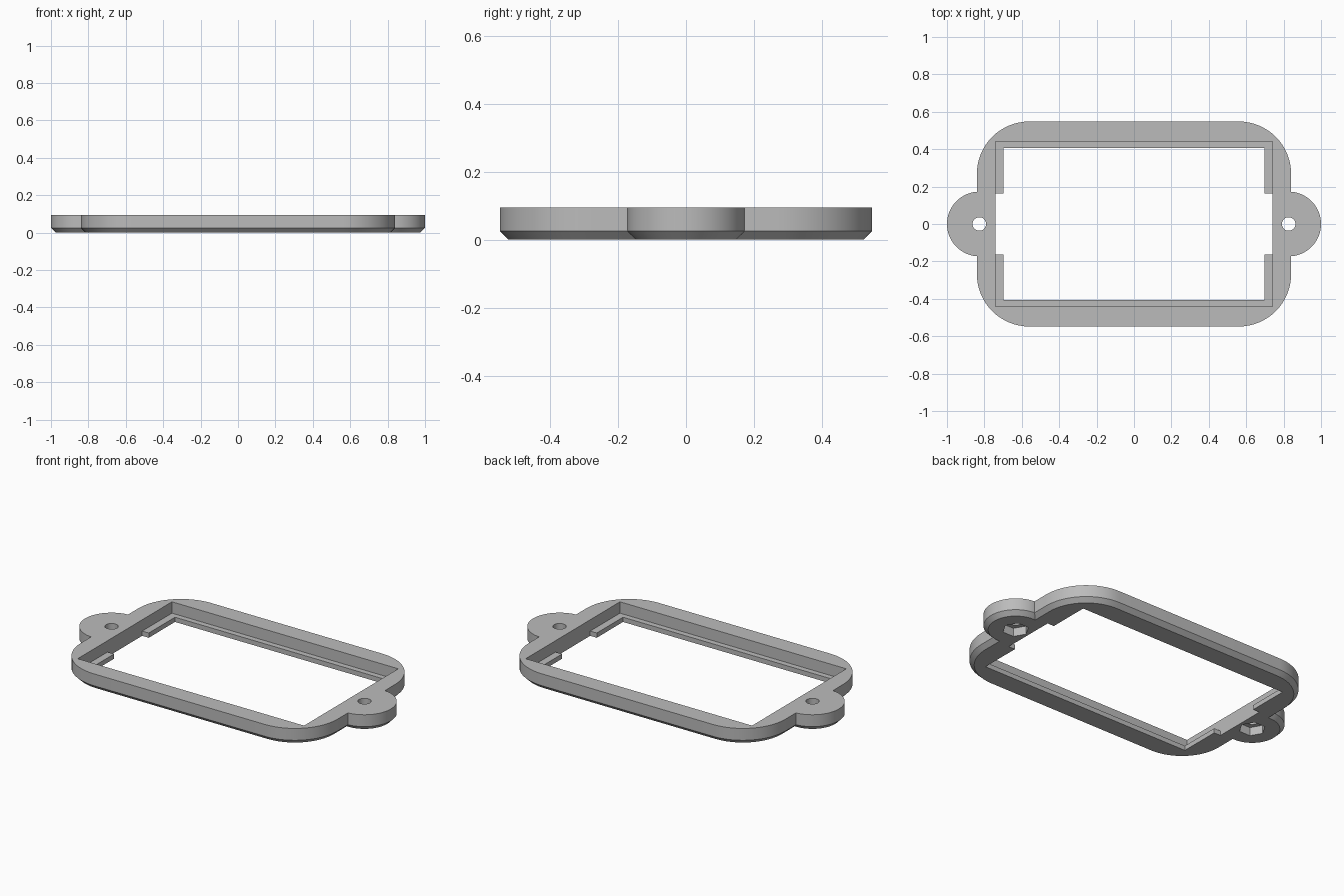
import bpy
from math import cos, sin, pi

cube = bpy.data.objects.get("Cube")
if cube:
    bpy.data.objects.remove(cube, do_unlink=True)

HEIGHT, CHAMFER = 0.095, 0.025
EAR_X, EAR_R = 0.827, 0.173
LIP_X, LIP_Y, POCKET_X, POCKET_Y = 0.697, 0.407, 0.74, 0.44
LIP_TOP, GAP_Y = 0.028, 0.162

grey = bpy.data.materials.new("mid grey plastic")
grey.use_nodes = True
colour = (0.5, 0.5, 0.5, 1)
grey.diffuse_color = colour
grey.node_tree.nodes["Principled BSDF"].inputs["Base Color"].default_value = colour


def loft(name, layers):
    """Closed solid through stacked outlines, each given as (points, z)."""
    n = len(layers[0][0])
    verts = [(x, y, z) for pts, z in layers for x, y in pts]
    faces = [list(range(n))[::-1], [len(verts) - n + i for i in range(n)]]
    for k in range(len(layers) - 1):
        for i in range(n):
            a, b = k * n + i, k * n + (i + 1) % n
            faces.append((a, b, b + n, a + n))
    mesh = bpy.data.meshes.new(name)
    mesh.from_pydata(verts, [], faces)
    mesh.materials.append(grey)
    ob = bpy.data.objects.new(name, mesh)
    bpy.context.collection.objects.link(ob)
    return ob


def circle(cx, r, n):
    return [(cx + r * cos(2 * pi * i / n), r * sin(2 * pi * i / n)) for i in range(n)]


def rounded(hx, hy, r, steps=16):
    pts = []
    for q, (sx, sy) in enumerate([(1, 1), (-1, 1), (-1, -1), (1, -1)]):
        for i in range(steps + 1):
            a = (q + i / steps) * pi / 2
            pts.append((sx * (hx - r) + r * cos(a), sy * (hy - r) + r * sin(a)))
    return pts


def rect(hx, hy):
    return [(-hx, -hy), (hx, -hy), (hx, hy), (-hx, hy)]


def chamfered(name, outline):
    """Plate whose lower outer edge is bevelled; outline(d) is inset by d."""
    return loft(name, [(outline(CHAMFER), 0), (outline(0), CHAMFER), (outline(0), HEIGHT)])


def combine(target, other, operation):
    other.hide_render = True
    mod = target.modifiers.new("combine", "BOOLEAN")
    mod.object, mod.operation, mod.solver = other, operation, "EXACT"
    bpy.context.view_layer.objects.active = target
    bpy.ops.object.modifier_apply(modifier=mod.name)
    bpy.data.objects.remove(other, do_unlink=True)


# Rounded plate with a mounting ear on each side
frame = chamfered("bezel_frame", lambda d: rounded(0.84 - d, 0.548 - d, 0.28 - d))
for side in (-1, 1):
    ear = chamfered("mounting_ear", lambda d: circle(side * EAR_X, EAR_R - d, 64))
    combine(frame, ear, "UNION")

# Window opening, gaps in the lip at both ends, and the pocket above the lip
for hx, hy, low in ((LIP_X, LIP_Y, -0.1), (POCKET_X, GAP_Y, -0.1), (POCKET_X, POCKET_Y, LIP_TOP)):
    combine(frame, loft("window_cutter", [(rect(hx, hy), low), (rect(hx, hy), 0.2)]), "DIFFERENCE")

# Screw holes with hexagonal nut recesses underneath
for side in (-1, 1):
    for r, n, top in ((0.036, 32, 0.2), (0.072, 6, 0.05)):
        pts = circle(side * EAR_X, r, n)
        combine(frame, loft("hole_cutter", [(pts, -0.1), (pts, top)]), "DIFFERENCE")

# Smooth curved walls, crisp edges
bpy.ops.object.select_all(action="DESELECT")
frame.select_set(True)
bpy.context.view_layer.objects.active = frame
bpy.ops.object.shade_smooth_by_angle(angle=pi / 6)
